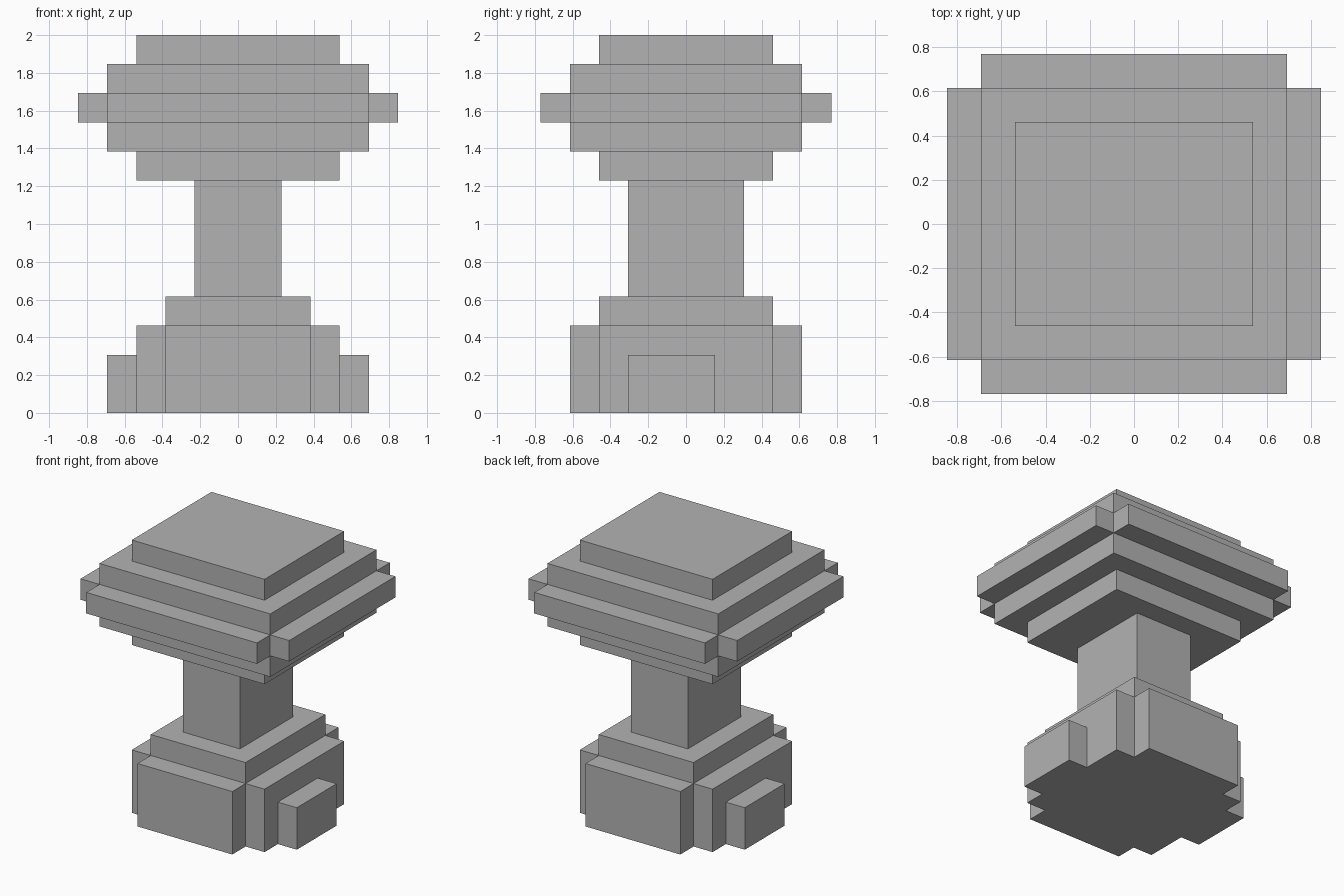
import bpy
import bmesh
from mathutils import Vector

default_cube = bpy.data.objects.get("Cube")
if default_cube:
    bpy.data.objects.remove(default_cube, do_unlink=True)

U = 2 / 13  # one block of the stepped grid

grey = bpy.data.materials.new("plain_grey")
grey.use_nodes = True
colour = (0.45, 0.45, 0.45, 1)
grey.diffuse_color = colour
grey.node_tree.nodes["Principled BSDF"].inputs["Base Color"].default_value = colour


def block(name, x, y, z):
    """Box from (low, high) ranges measured in grid blocks."""
    low = Vector((x[0], y[0], z[0])) * U
    high = Vector((x[1], y[1], z[1])) * U
    bm = bmesh.new()
    bmesh.ops.create_cube(bm, size=1)
    bmesh.ops.scale(bm, vec=high - low, verts=bm.verts)
    mesh = bpy.data.meshes.new(name)
    bm.to_mesh(mesh)
    bm.free()
    mesh.materials.append(grey)
    obj = bpy.data.objects.new(name, mesh)
    obj.location = (low + high) / 2
    bpy.context.collection.objects.link(obj)
    return obj


def centred(name, half_x, half_y, bottom, top):
    return block(name, (-half_x, half_x), (-half_y, half_y), (bottom, top))


def opposite_pair(names, x, y, z):
    """A block and its copy turned half way round the vertical axis."""
    block(names[0], x, y, z)
    block(names[1], (-x[1], -x[0]), (-y[1], -y[0]), z)


# Stepped base
centred("base_body", 3.5, 3, 0, 3)
centred("base_top_step", 2.5, 3, 3, 4)
opposite_pair(("base_back_panel", "base_front_panel"), (-2.5, 2.5), (3, 4), (0, 3))
opposite_pair(("base_left_foot", "base_right_foot"), (3.5, 4.5), (-2, 1), (0, 2))

# Column
centred("column", 1.5, 2, 4, 8)

# Stepped head with a projecting rim on all four sides
centred("head_lower_step", 3.5, 3, 8, 9)
centred("head_body", 4.5, 4, 9, 12)
centred("head_upper_step", 3.5, 3, 12, 13)
opposite_pair(("rim_left", "rim_right"), (4.5, 5.5), (-4, 4), (10, 11))
opposite_pair(("rim_back", "rim_front"), (-4.5, 4.5), (4, 5), (10, 11))
